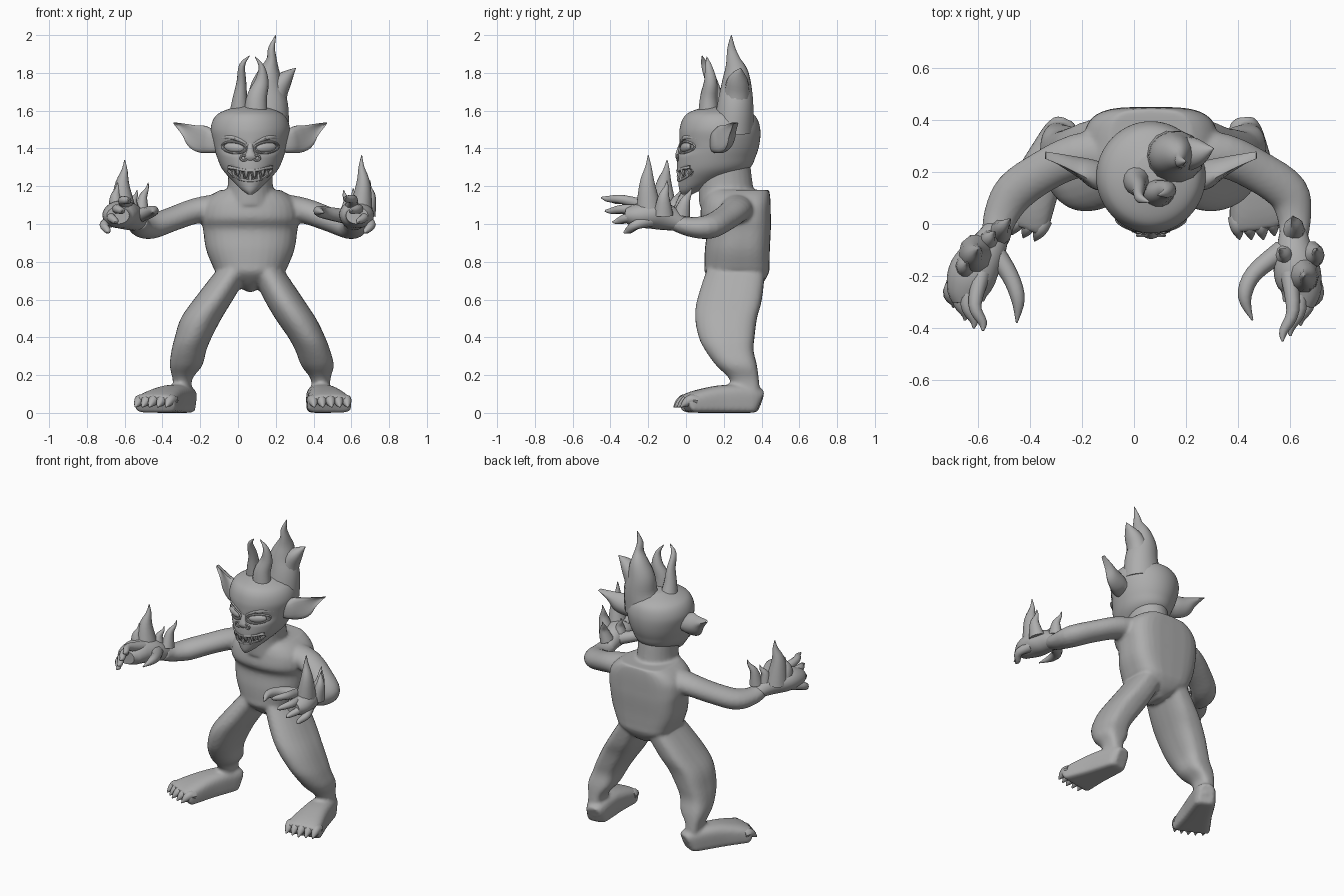
import bpy, bmesh, math
from mathutils import Vector, Matrix
from mathutils.bvhtree import BVHTree

cube = bpy.data.objects.get("Cube")
if cube:
    bpy.data.objects.remove(cube)

CX = 0.065                       # centre line of the trunk and head
UP, FRONT = Vector((0, 0, 1)), Vector((0, -1, 0))

skin = bpy.data.materials.new("grey_skin")
skin.use_nodes = True
GREY = (0.42, 0.42, 0.42, 1)
skin.diffuse_color = GREY
skin.node_tree.nodes["Principled BSDF"].inputs["Base Color"].default_value = GREY


def spline(keys, steps):
    """Catmull-Rom interpolation of key rows."""
    rows = [Vector(k) for k in keys]
    last, out = len(rows) - 1, []
    for i in range(last):
        p, a, b, n = rows[max(i - 1, 0)], rows[i], rows[i + 1], rows[min(i + 2, last)]
        for s in range(steps):
            t = s / steps
            out.append(a + (b - p) * (t / 2) + (p * 2 - a * 5 + b * 4 - n) * (t * t / 2)
                       + (a * 3 - p - b * 3 + n) * (t ** 3 / 2))
    return out + [rows[-1]]


def power(v, e):
    return math.copysign(abs(v) ** e, v)


def loft(bm, keys, ref=None, seg=16, steps=4, front=1.0, back=1.0, cup=0.0):
    """Skin rings through rows of x, y, z, half width, half depth.
    Without ref the rings lie flat; with ref they follow the path."""
    rows = spline(keys, steps)
    pts = [Vector(r[:3]) for r in rows]
    rings = []
    for i, r in enumerate(rows):
        u, v = Vector((1, 0, 0)), Vector((0, 1, 0))
        if ref:
            t = (pts[min(i + 1, len(pts) - 1)] - pts[max(i - 1, 0)]).normalized()
            u = t.cross(ref).normalized()
            v = u.cross(t)
        ring = []
        for k in range(seg):
            ang = math.tau * k / seg
            c, s = math.cos(ang), math.sin(ang)
            e = back if s > 0 else front
            p = pts[i] + u * max(r[3], 0.001) * power(c, e) + v * max(r[4], 0.001) * power(s, e)
            ring.append(bm.verts.new(p + FRONT * cup * s * s))
        rings.append(ring)
    for a, b in zip(rings, rings[1:]):
        for k in range(seg):
            m = (k + 1) % seg
            bm.faces.new((a[k], a[m], b[m], b[k]))
    bm.faces.new(rings[0][::-1])
    bm.faces.new(rings[-1])


def finish(name, bm, sharp=45):
    bmesh.ops.recalc_face_normals(bm, faces=bm.faces)
    me = bpy.data.meshes.new(name)
    bm.to_mesh(me)
    bm.free()
    me.materials.append(skin)
    me.shade_smooth()
    me.set_sharp_from_angle(angle=math.radians(sharp))
    ob = bpy.data.objects.new(name, me)
    bpy.context.collection.objects.link(ob)
    return ob


def round_keys(rows, flat=1.0):
    return [(*r, r[-1] * flat) for r in rows]


# Body: trunk, neck, limbs and feet fused into one skin
body = bmesh.new()
trunk = [(.64, .28, .015, .06), (.68, .28, .08, .12), (.74, .27, .175, .168), (.79, .27, .205, .172),
         (.87, .272, .235, .172), (.97, .279, .25, .17), (1.03, .263, .26, .186),
         (1.1, .265, .25, .183), (1.15, .27, .21, .175), (1.18, .275, .16, .165)]
loft(body, [(CX, y, z, a, b) for z, y, a, b in trunk], seg=32, front=.9, back=.55)
loft(body, [(CX, .22, 1.1, .14, .15), (CX, .21, 1.2, .12, .145), (CX, .2, 1.32, .12, .14)], seg=24)

leg_depth = [(.76, .265, .155), (.6, .23, .172), (.5, .212, .164), (.4, .215, .148),
             (.33, .23, .128), (.25, .268, .108), (.17, .31, .076), (.06, .315, .08)]
leg_width = (.09, .104, .108, .098, .092, .086, .05, .055)
leg_x = {"right": (-.02, -.13, -.195, -.237, -.26, -.275, -.295, -.285),
         "left": (.15, .243, .305, .364, .396, .421, .438, .44)}
for xs in leg_x.values():
    loft(body, [(x, y, z, a, b) for x, a, (z, y, b) in zip(xs, leg_width, leg_depth)],
         seg=24, back=.65)

arm_keys = {
    "right": [(-.08, .27, 1.085, .1), (-.22, .26, 1.07, .085), (-.35, .2, 1.025, .08),
              (-.46, .12, .985, .08), (-.515, .02, .985, .065), (-.53, -.07, 1.01, .052)],
    "left": [(.21, .27, 1.085, .1), (.35, .26, 1.07, .085), (.48, .2, 1.025, .08),
             (.59, .12, .985, .08), (.615, .02, .985, .065), (.61, -.07, 1.01, .052)]}
for keys in arm_keys.values():
    loft(body, round_keys(keys, .8), ref=UP, seg=20)

# Feet, turned outwards: distance along the foot, height, half width
foot_ends = {"right": (Vector((-.265, .385, 0)), Vector((-.445, .01, 0))),
             "left": (Vector((.42, .39, 0)), Vector((.487, -.005, 0)))}
foot_shape = [(0, .12, .045), (.08, .14, .065), (.3, .15, .078), (.55, .145, .09),
              (.8, .125, .108), (.95, .105, .118), (1, .09, .114)]
for heel, toe in foot_ends.values():
    loft(body, [(*(heel.lerp(toe, t) + UP * h / 2), w, h / 2) for t, h, w in foot_shape],
         ref=UP, seg=24, front=.35, back=.7)
body_ob = finish("body", body)
fuse = body_ob.modifiers.new("fuse", "REMESH")
fuse.mode = "VOXEL"
fuse.voxel_size = 0.011
fuse.use_smooth_shade = True
soften = body_ob.modifiers.new("soften", "SMOOTH")
soften.factor = 0.5
soften.iterations = 3

# Toe claws
for side, (heel, toe) in foot_ends.items():
    bm = bmesh.new()
    ahead = (toe - heel).normalized()
    across = ahead.cross(UP)
    for i in range(5):
        root = toe + across * (i - 2) * .045 - ahead * (.034 + .008 * abs(i - 2))
        rows = [(0, .065, .03), (.035, .068, .029), (.065, .05, .02), (.09, .03, .003)]
        loft(bm, round_keys([(*(root + ahead * d + UP * z), r) for d, z, r in rows]),
             ref=UP, seg=8, steps=3)
    finish(side + "_toes", bm)

# Hands: palm, forward fingers, thumb and upright claws
hands = {
    "right": dict(
        palm=[(-.525, -.02, 1.0, .05, .042), (-.565, -.1, 1.035, .075, .07),
              (-.615, -.18, 1.05, .094, .075), (-.635, -.25, 1.045, .084, .065),
              (-.635, -.3, 1.045, .06, .045)],
        tips=[(-.58, -.41, 1.13), (-.615, -.4, 1.07), (-.65, -.37, 1.01), (-.695, -.32, .955)],
        thumb=[(-.54, -.1, 1.04, .04), (-.475, -.2, 1.06, .033), (-.445, -.29, 1.07, .026),
               (-.45, -.38, 1.06, .003)],
        claws=[(-.6, -.1, 1.34, .06), (-.475, .02, 1.22, .035), (-.64, -.15, 1.22, .045),
               (-.535, -.03, 1.18, .035)]),
    "left": dict(
        palm=[(.61, -.02, 1.0, .05, .042), (.615, -.1, 1.035, .07, .07),
              (.625, -.18, 1.05, .09, .075), (.64, -.25, 1.045, .08, .065),
              (.63, -.31, 1.045, .06, .045)],
        tips=[(.57, -.45, 1.14), (.6, -.43, 1.07), (.64, -.39, 1.01), (.68, -.33, .955)],
        thumb=[(.57, -.1, 1.04, .04), (.46, -.19, 1.06, .033), (.425, -.28, 1.07, .026),
               (.455, -.37, 1.06, .003)],
        claws=[(.655, -.2, 1.365, .055), (.7, -.1, 1.23, .04), (.61, .03, 1.19, .035),
               (.56, -.1, 1.18, .035)])}
for side, h in hands.items():
    bm = bmesh.new()
    sign = -1 if side == "right" else 1
    loft(bm, h["palm"], ref=UP, seg=20)
    loft(bm, round_keys(h["thumb"]), ref=UP, seg=10)
    centre = Vector(h["palm"][2][:3])
    for i, tip in enumerate(h["tips"]):
        tip = Vector(tip)
        root = centre + Vector((sign * (.026 * i - .03), -.01, .04 - .024 * i))
        bend = root.lerp(tip, .55) + Vector((sign * .028, 0, .012))
        loft(bm, round_keys([(*root, .034), (*bend, .025), (*root.lerp(tip, .85), .017), (*tip, .004)]),
             ref=UP, seg=10)
    for x, y, z, r in h["claws"]:
        tip = Vector((x, y, z))
        root = centre.lerp(Vector((x, y, centre.z)), .75)
        bend = root.lerp(tip, .5) + Vector((sign * .012, -.008, 0))
        loft(bm, round_keys([(*root, r * 1.2), (*bend, r * .7), (*root.lerp(tip, .8), r * .28), (*tip, .002)], 1.15),
             ref=FRONT, seg=10)
    finish(side + "_hand", bm)

# Head: height, front, back, half width
bm = bmesh.new()
skull = [(1.155, -.02, .03, .01), (1.18, -.035, .08, .045), (1.23, -.042, .2, .095),
         (1.29, -.048, .33, .148), (1.36, -.045, .37, .178), (1.43, -.036, .39, .198),
         (1.5, -.034, .393, .21), (1.56, -.015, .375, .192), (1.595, .025, .335, .15), (1.625, .12, .26, .06)]
loft(bm, [(CX, (f + b) / 2, z, w, (b - f) / 2) for z, f, b, w in skull], seg=80, steps=7, front=1.03)
tree = BVHTree.FromBMesh(bm)


def on_face(x, z, lift=0.0):
    hit = tree.ray_cast(Vector((x, -1, z)), -FRONT)[0]
    return Vector((x, hit.y - lift, z))


def grin(x):
    return 1.256 + 2.6 * (x - CX) ** 2


# Sink the mouth and eye sockets
eyes = {"right": CX - .085, "left": CX + .085}
for v in bm.verts:
    if v.co.y < .12:
        if abs(v.co.x - CX) < .11 and abs(v.co.z - grin(v.co.x)) < .022:
            v.co.y += .025
        for ex in eyes.values():
            d = ((v.co.x - ex) / .07) ** 2 + ((v.co.z - 1.405) / .035) ** 2
            v.co.y += .014 * math.exp(-d * d)
finish("head", bm)

# Eyes with almond lids and soft brows
for side, ex in eyes.items():
    sign = 1 if ex > CX else -1
    ball = bmesh.new()
    pos = on_face(ex, 1.405, -.013)
    turn = Matrix.Rotation(sign * .4, 4, "Z") @ Matrix.Rotation(-sign * .1, 4, "Y")
    bmesh.ops.create_uvsphere(ball, u_segments=20, v_segments=12, radius=1, matrix=Matrix.Translation(pos)
                              @ turn @ Matrix.Diagonal((.058, .02, .026, 1)))
    finish(side + "_eye", ball)
    lids = bmesh.new()
    ring = []
    for k in range(17):
        a = math.tau * k / 16
        dx = .064 * math.cos(a)
        ring.append((*on_face(ex + dx, 1.405 + .029 * math.sin(a) + sign * dx * .1, -.004), .006))
    loft(lids, round_keys(ring), ref=FRONT, seg=8, steps=2)
    brow = [(-.065, 1.425, .008), (-.02, 1.45, .013), (.03, 1.46, .012), (.075, 1.45, .006)]
    loft(lids, round_keys([(*on_face(ex + sign * d, z, -.009), r) for d, z, r in brow]), ref=FRONT, seg=8)
    finish(side + "_eyelids", lids)

# Nose with two nostril rims
bm = bmesh.new()
loft(bm, [(CX, -.025, 1.425, .014, .012), (CX, -.034, 1.385, .02, .018), (CX, -.037, 1.355, .034, .02),
          (CX, -.03, 1.33, .024, .012)], seg=14)
for sign in (-1, 1):
    ring = [(CX + sign * .034 + .018 * math.cos(math.tau * k / 10), -.044,
             1.35 + .014 * math.sin(math.tau * k / 10), .006) for k in range(11)]
    loft(bm, round_keys(ring), ref=FRONT, seg=6, steps=2)
finish("nose", bm)

# Lips and jagged teeth
bm = bmesh.new()
for edge in (-1, 1):
    lip = []
    for k in range(-5, 6):
        x = CX + .023 * k
        lip.append((*on_face(x, grin(x) + edge * .026 * (1 - (k / 5.5) ** 4), -.003), .008))
    loft(bm, round_keys(lip), ref=FRONT, seg=8, steps=2)
finish("lips", bm)
bm = bmesh.new()
for k in range(-4, 5):
    x = CX + .022 * k
    edge = 1 if k % 2 else -1
    root, tip = on_face(x, grin(x) + edge * .024, -.006), on_face(x, grin(x) - edge * .016, -.004)
    loft(bm, round_keys([(*root, .013), (*root.lerp(tip, .5), .011), (*tip, .002)]), ref=FRONT, seg=6, steps=2)
finish("teeth", bm)

# Pointed ears, cupped towards the front
ear = [(.15, .18, 1.435, .055, .055), (.2, .185, 1.435, .055, .06), (.24, .205, 1.445, .046, .072),
       (.29, .228, 1.462, .032, .068), (.34, .25, 1.497, .018, .036), (.405, .275, 1.535, .003, .004)]
for side, sign in (("right", -1), ("left", 1)):
    bm = bmesh.new()
    loft(bm, [(CX + sign * d, y, z, a, b) for d, y, z, a, b in ear], ref=UP, seg=18, cup=.025)
    finish(side + "_ear", bm)

# Flame-like tufts of hair
tufts = {
    "tall_tuft": [(.14, .25, 1.5, .13, .11), (.158, .26, 1.61, .11, .1), (.152, .266, 1.71, .092, .086),
                  (.165, .265, 1.8, .06, .066), (.178, .25, 1.87, .028, .038), (.178, .24, 1.93, .018, .022),
                  (.2, .24, 2.0, .002, .002)],
    "side_tuft": [(.165, .265, 1.6, .085, .075), (.2, .27, 1.7, .066, .068), (.25, .275, 1.77, .042, .05),
                  (.305, .29, 1.825, .002, .002)],
    "curled_tuft": [(.01, .18, 1.54, .065, .07), (.01, .155, 1.65, .042, .048), (.018, .135, 1.75, .026, .034),
                    (.022, .1, 1.84, .016, .02), (.06, .085, 1.89, .002, .002)],
    "front_tuft": [(.095, .12, 1.54, .065, .06), (.098, .12, 1.66, .055, .048), (.125, .13, 1.75, .038, .036),
                   (.125, .12, 1.83, .016, .02), (.09, .11, 1.885, .002, .002)]}
for name, keys in tufts.items():
    bm = bmesh.new()
    loft(bm, keys, ref=FRONT, seg=14)
    finish(name, bm)
